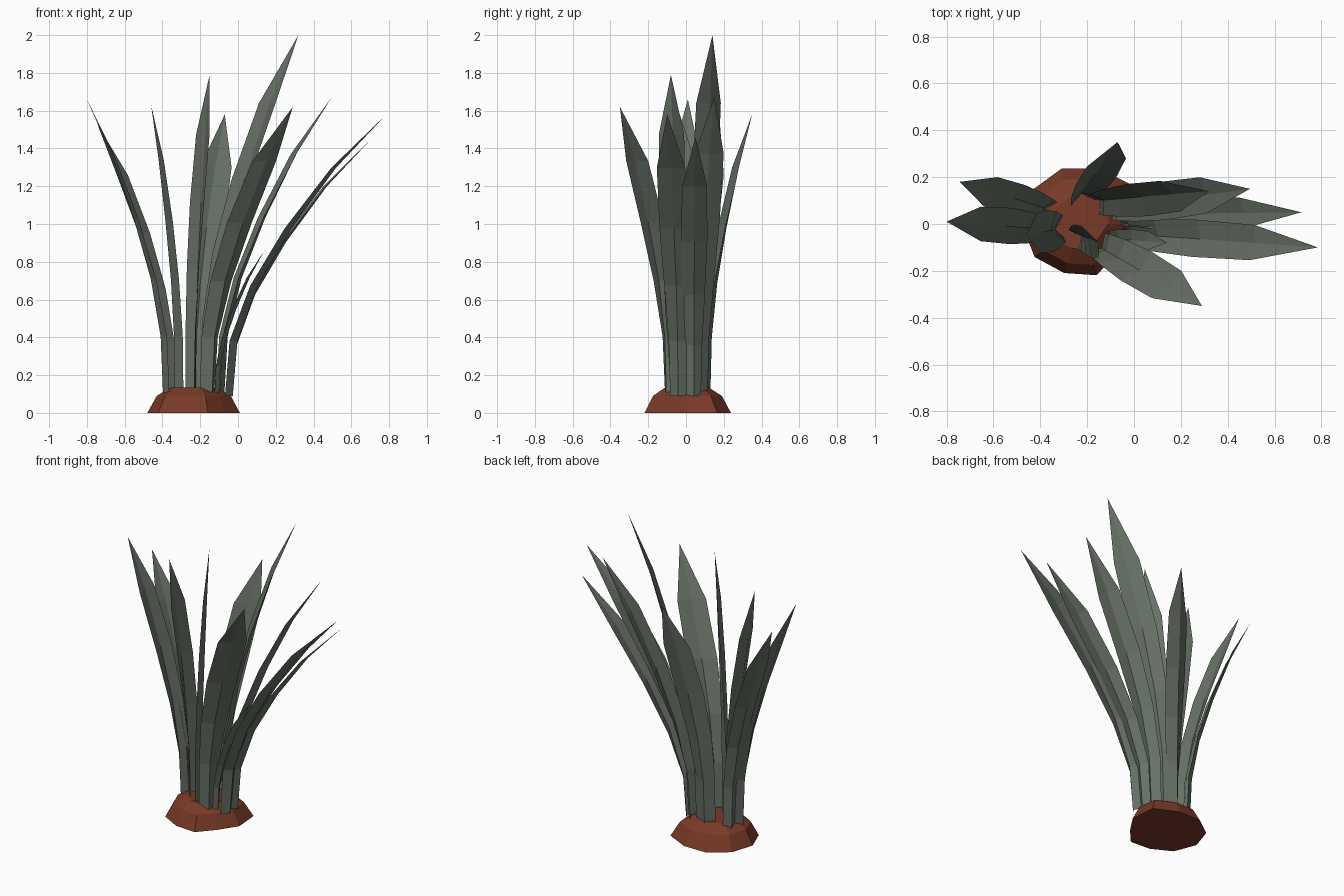
import bpy, math
from mathutils import Vector

if "Cube" in bpy.data.objects:
    bpy.data.objects.remove(bpy.data.objects["Cube"])


def material(name, color):
    m = bpy.data.materials.new(name)
    m.diffuse_color = (*color, 1)
    m.use_nodes = True
    m.node_tree.nodes["Principled BSDF"].inputs["Base Color"].default_value = m.diffuse_color
    return m


leaf_green = material("grey_green", (0.135, 0.165, 0.132))
soil_brown = material("red_brown", (0.19, 0.042, 0.02))


def make_object(name, verts, faces, mat):
    mesh = bpy.data.meshes.new(name)
    mesh.from_pydata(verts, [], faces)
    mesh.materials.append(mat)
    mesh.update()
    obj = bpy.data.objects.new(name, mesh)
    bpy.context.collection.objects.link(obj)
    return obj


# Soil mound: uneven ten-sided dome in three rings
radii = [.24, .28, .25, .25, .25, .25, .24, .22, .23, .20]
n = len(radii)
verts, faces = [], []
for scale, z in ((1, 0), (.8, .09), (.5, .135)):
    for i, r in enumerate(radii):
        a = math.tau * i / n
        verts.append((-.23 + r * scale * math.cos(a), r * scale * math.sin(a), z))
for k in range(2):
    for i in range(n):
        j = (i + 1) % n
        faces.append((k * n + i, k * n + j, (k + 1) * n + j, (k + 1) * n + i))
faces.append(tuple(range(n - 1, -1, -1)))
faces.append(tuple(range(2 * n, 3 * n)))
make_object("soil_mound", verts, faces, soil_brown)

# Shared leaf shape: height fraction, lean fraction, width fraction, fold depth
ROWS = [(0, 0, .58, .035), (.195, .03, .66, .035), (.39, .16, .85, .03),
        (.595, .38, 1, .025), (.81, .67, .95, .015)]


def leaf(name, base, tip, width_angle, width):
    """Curved blade folded along its middle, ending in a point."""
    bx, by, bz = base
    b, t = Vector(base), Vector(tip)
    a = math.radians(width_angle)
    side = Vector((math.cos(a), math.sin(a), 0))
    out = Vector((side.y, -side.x, 0))
    if out.dot(t - b) < 0:            # the fold points away from the clump
        out, side = -out, -side
    verts, faces = [], []
    for h, lean, w, fold in ROWS:
        c = Vector((bx + (t.x - bx) * lean, by + (t.y - by) * lean,
                    bz + (t.z - bz) * h))
        half = side * (width * w / 2)
        depth = out * (fold * width / .16 / 2)
        verts += [c - half - depth, c + depth, c + half - depth]
    for r in range(len(ROWS) - 1):
        for k in range(2):
            p = r * 3 + k
            faces.append((p + 1, p, p + 3, p + 4))
    last = len(verts) - 3
    verts.append(t)
    top = len(verts) - 1
    faces += [(last + 1, last, top), (last + 2, last + 1, top)]
    make_object(name, verts, faces, leaf_green)


# Leaves: base, tip, direction of the width, widest width
LEAVES = [
    ("left_leaf", (-.38, -.02, .10), (-.80, .01, 1.66), 90, .155),
    ("left_back_leaf", (-.36, .06, .10), (-.745, .18, 1.53), 65, .145),
    ("inner_left_leaf", (-.315, -.02, .11), (-.46, -.05, 1.63), 97, .18),
    ("centre_leaf", (-.24, -.06, .12), (-.15, -.08, 1.79), -62, .16),
    ("back_leaf", (-.22, .11, .11), (-.07, .35, 1.58), 12, .18),
    ("tall_leaf", (-.16, .09, .11), (.32, .14, 2.0), -56, .165),
    ("front_leaf", (-.15, -.09, .11), (.29, -.35, 1.62), 43, .18),
    ("right_back_leaf", (-.09, .07, .10), (.495, .15, 1.67), 100, .165),
    ("right_leaf", (-.045, -.04, .09), (.785, -.10, 1.58), 82, .16),
    ("low_right_leaf", (-.045, .04, .09), (.715, .05, 1.46), 95, .14),
    ("short_leaf", (-.11, -.06, .10), (.14, -.08, .86), 80, .09),
]
for spec in LEAVES:
    leaf(*spec)
